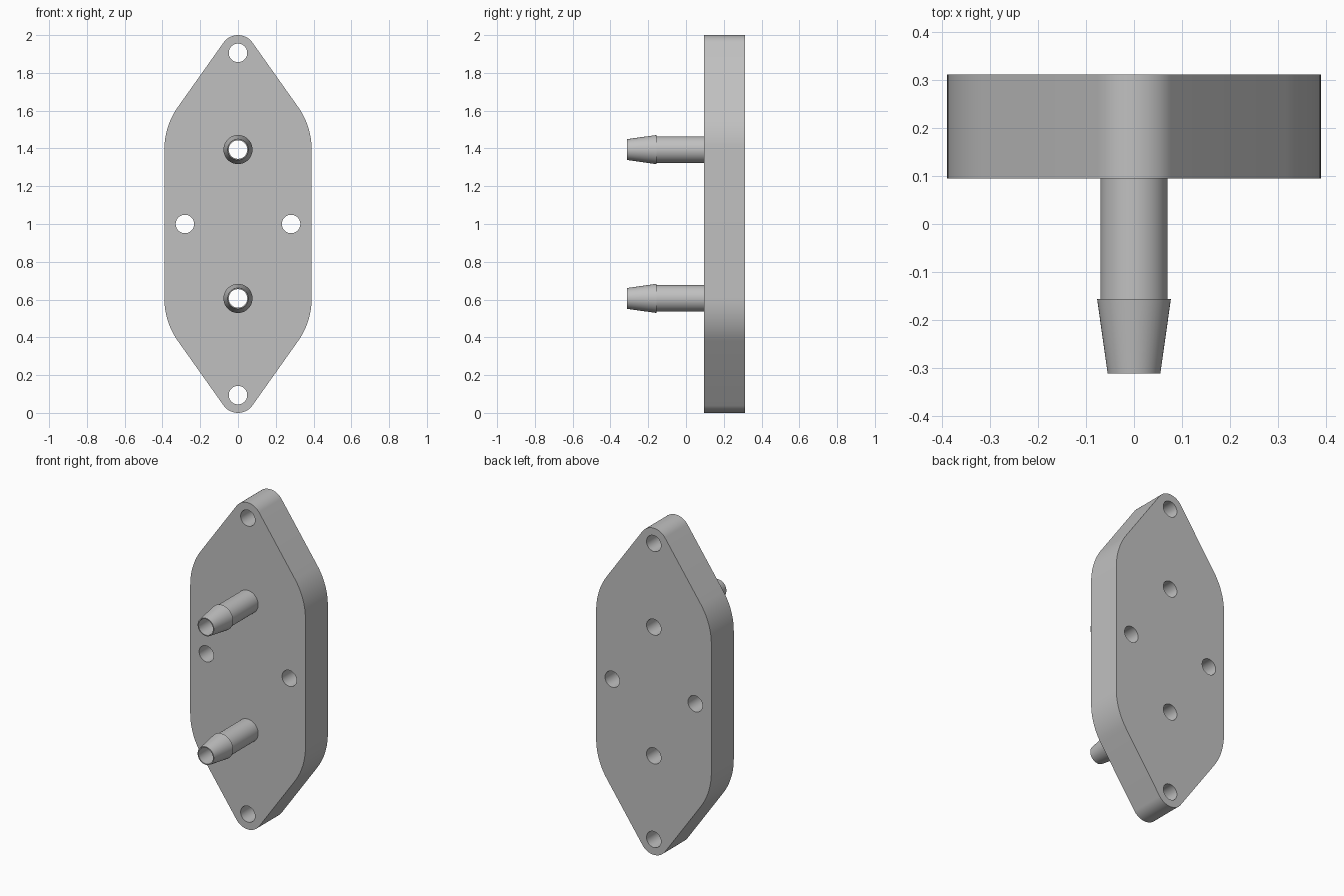
import bpy, bmesh
from math import sin, cos, asin, pi, tau
from mathutils import Vector

cube = bpy.data.objects.get("Cube")
if cube:
    bpy.data.objects.remove(cube, do_unlink=True)

# Main dimensions
MID = 1.0
PORT = 0.394            # port offset from the middle
TIP = 0.906             # end hole offset from the middle
R_BODY, R_TIP = 0.39, 0.094
BORE = 0.049
FRONT, BACK, NOZZLE = 0.095, 0.312, -0.312
SEGS = 48

grey = bpy.data.materials.new("plain_grey")
grey.use_nodes = True
colour = (0.53, 0.53, 0.53, 1)
grey.diffuse_color = colour
grey.node_tree.nodes["Principled BSDF"].inputs["Base Color"].default_value = colour


def arc(x, z, r, start, end, steps):
    return [Vector((x + r * cos(start + (end - start) * i / steps), FRONT,
                    z + r * sin(start + (end - start) * i / steps)))
            for i in range(steps + 1)]


def finish(bm, name):
    mesh = bpy.data.meshes.new(name)
    bm.to_mesh(mesh)
    bm.free()
    mesh.materials.append(grey)
    obj = bpy.data.objects.new(name, mesh)
    bpy.context.collection.objects.link(obj)
    bpy.ops.object.select_all(action='DESELECT')
    obj.select_set(True)
    bpy.context.view_layer.objects.active = obj
    bpy.ops.object.shade_smooth_by_angle()
    return obj


def add_loop(bm, points):
    verts = [bm.verts.new(p) for p in points]
    return [bm.edges.new((a, b)) for a, b in zip(verts, verts[1:] + verts[:1])]


# Plate: outline wraps tangentially round two body arcs and two tip arcs
tilt = asin((R_BODY - R_TIP) / (TIP - PORT))
outline = arc(0, MID + PORT, R_BODY, 0, tilt, 10)
outline += arc(0, MID + TIP, R_TIP, tilt, pi - tilt, 24)
outline += arc(0, MID + PORT, R_BODY, pi - tilt, pi, 10)
outline += [Vector((-p.x, p.y, 2 * MID - p.z)) for p in outline]

bm = bmesh.new()
edges = add_loop(bm, outline)
holes = [(0, TIP), (0, -TIP), (0, PORT), (0, -PORT), (0.281, 0), (-0.281, 0)]
for x, dz in holes:
    edges += add_loop(bm, arc(x, MID + dz, BORE, 0, tau, SEGS)[:-1])
bmesh.ops.triangle_fill(bm, use_beauty=True, edges=edges, normal=(0, -1, 0))
slab = bmesh.ops.extrude_face_region(bm, geom=bm.faces[:], use_keep_orig=True)
bmesh.ops.translate(bm, vec=(0, BACK - FRONT, 0),
                    verts=[g for g in slab["geom"] if isinstance(g, bmesh.types.BMVert)])
bmesh.ops.recalc_face_normals(bm, faces=bm.faces[:])
finish(bm, "mounting_plate")


# Hose barbs: hollow lathed tubes with a tapered, stepped nozzle
def hose_barb(name, z):
    profile = [(BORE, FRONT), (BORE, NOZZLE), (0.055, NOZZLE),
               (0.077, -0.157), (0.07, -0.157), (0.07, FRONT)]
    bm = bmesh.new()
    rings = []
    for r, y in profile:
        rings.append([bm.verts.new((p.x, y, p.z))
                      for p in arc(0, z, r, 0, tau, SEGS)[:-1]])
    for a, b in zip(rings, rings[1:]):
        for i in range(SEGS):
            j = (i + 1) % SEGS
            bm.faces.new((a[i], b[i], b[j], a[j]))
    finish(bm, name)


hose_barb("upper_hose_barb", MID + PORT)
hose_barb("lower_hose_barb", MID - PORT)
